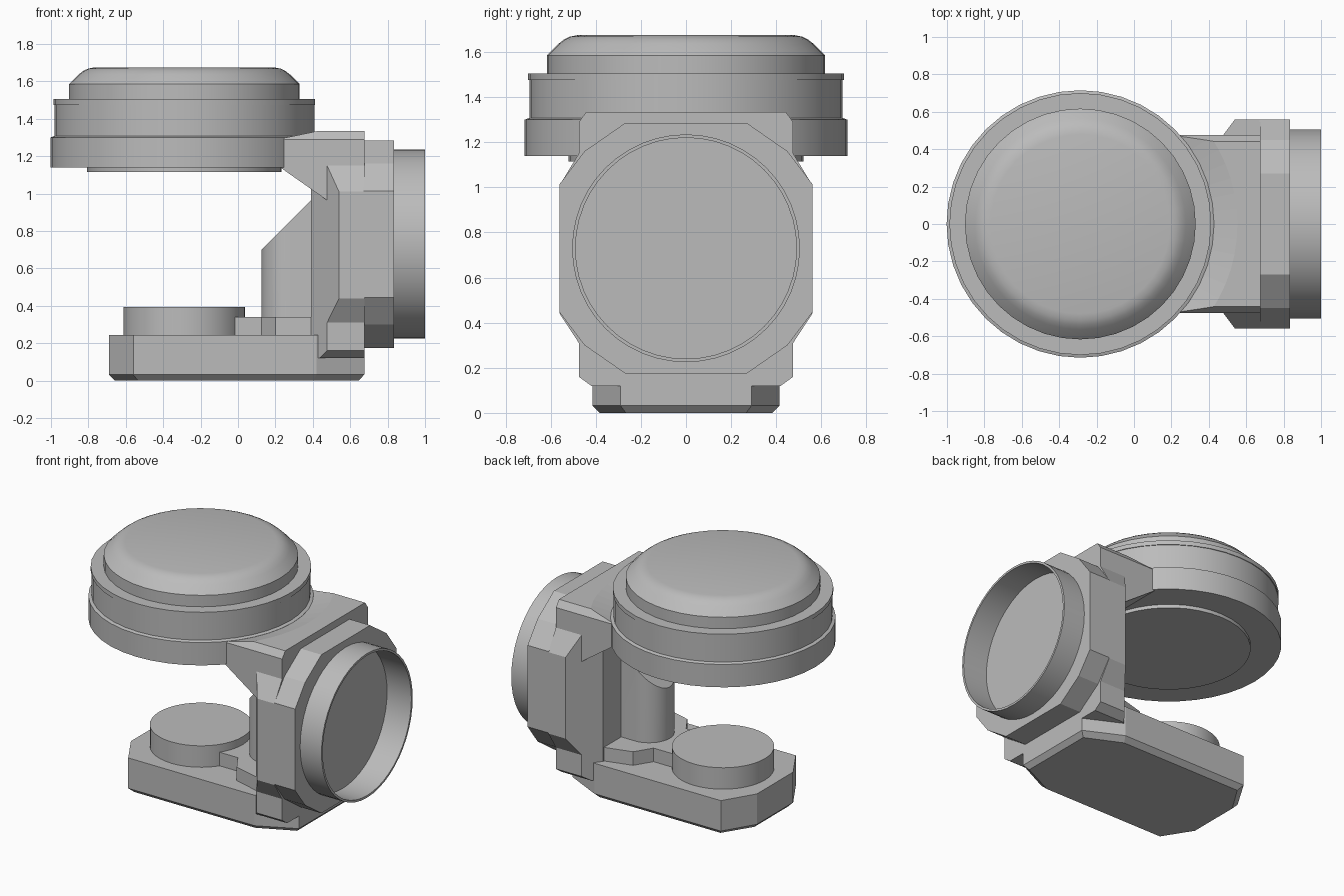
import bpy, bmesh, math
from mathutils import Vector

cube = bpy.data.objects.get("Cube")
if cube:
    bpy.data.objects.remove(cube, do_unlink=True)

GREY = (0.5, 0.5, 0.5, 1)
grey = bpy.data.materials.new("plain grey")
grey.use_nodes = True
grey.diffuse_color = GREY
grey.node_tree.nodes["Principled BSDF"].inputs["Base Color"].default_value = GREY
HEAD_X = -0.287
SOCKET_Z = 0.73


def finish(name, bm, smooth=None):
    bmesh.ops.recalc_face_normals(bm, faces=bm.faces)
    mesh = bpy.data.meshes.new(name)
    bm.to_mesh(mesh)
    bm.free()
    mesh.materials.append(grey)
    ob = bpy.data.objects.new(name, mesh)
    bpy.context.collection.objects.link(ob)
    bpy.ops.object.select_all(action='DESELECT')
    ob.select_set(True)
    bpy.context.view_layer.objects.active = ob
    if smooth:
        bpy.ops.object.shade_smooth_by_angle(angle=math.radians(smooth))
    return ob


def loft(rings):
    """Skin a stack of matching point rings and cap both ends."""
    bm = bmesh.new()
    loops = [[bm.verts.new(p) for p in ring] for ring in rings]
    for a, b in zip(loops, loops[1:]):
        for i in range(len(a)):
            j = (i + 1) % len(a)
            bm.faces.new((a[i], a[j], b[j], b[i]))
    bm.faces.new(loops[0])
    bm.faces.new(loops[-1])
    return bm


def prism(points, axis, lo, hi):
    """Extrude a 2D outline along an axis."""
    place = {'x': lambda p, h: (h, p[0], p[1]),
             'y': lambda p, h: (p[0], h, p[1]),
             'z': lambda p, h: (p[0], p[1], h)}[axis]
    return loft([[place(p, h) for p in points] for h in (lo, hi)])


def turned(profile, axis, segments=40):
    """Turn (radius, height) points about the head axis or the socket axis."""
    rings = []
    for r, h in profile:
        ring = []
        for i in range(segments):
            a = math.tau * i / segments
            u, v = r * math.cos(a), r * math.sin(a)
            ring.append((HEAD_X + u, v, h) if axis == 'z' else (h, u, SOCKET_Z + v))
        rings.append(ring)
    return loft(rings)


def mirrored(half):
    """Complete an outline symmetric in its second coordinate."""
    return half + [(a, -b) for a, b in reversed(half)]


def slice_off(bm, point, normal):
    geom = bm.verts[:] + bm.edges[:] + bm.faces[:]
    cut = bmesh.ops.bisect_plane(bm, geom=geom, plane_co=Vector(point),
                                 plane_no=Vector(normal), clear_outer=True)
    edges = [e for e in cut['geom_cut'] if isinstance(e, bmesh.types.BMEdge)]
    bmesh.ops.holes_fill(bm, edges=edges)


# Base plate with a bevelled underside
outline = mirrored([(-0.69, 0.2), (-0.56, 0.415), (0.42, 0.415), (0.675, 0.29)])
under = [(x * 0.955, y * 0.92) for x, y in outline]
finish("base_plate", loft([[(x, y, 0) for x, y in under],
                           [(x, y, 0.032) for x, y in outline],
                           [(x, y, 0.245) for x, y in outline]]))

# Lower round pad, its bridge and the collar of the column
finish("lower_pad", turned([(0.325, 0.23), (0.325, 0.395)], 'z'), 30)
bridge = mirrored([(-0.1, 0.18), (0.125, 0.18), (0.2, 0.3), (0.42, 0.36)])
finish("pad_bridge", prism(bridge, 'z', 0.23, 0.34))

# Column with a rounded inner side and a slanted top
arc = [math.radians(180 - 9 * i) for i in range(11)]
half = [(0.285 + 0.16 * math.cos(a), 0.16 * math.sin(a)) for a in arc[1:]]
column = prism([(0.125, 0)] + half + [(0.45, 0.16), (0.45, -0.16)]
               + [(x, -y) for x, y in reversed(half)], 'z', 0.23, 1.1)
slice_off(column, (0.125, 0, 0.7), (-1, 0, 1))
finish("column", column, 30)

# Upright bracket: stepped outline with angled inner corners
side = [(0.12, 0.42), (0.16, 0.475), (0.31, 0.475), (0.44, 0.56),
        (1.01, 0.56), (1.15, 0.475), (1.335, 0.475)]
bracket = prism([(y, z) for z, y in mirrored(side)], 'x', 0.39, 0.675)
for s in (-1, 1):
    slice_off(bracket, (0.39, s * 0.36, 0), (-0.2, s * 0.15, 0))
    slice_off(bracket, (0.5, s * 0.475, 1.29), (0, s * 0.05, 0.037))
bracket = finish("upright_bracket", bracket)

# Upper arm reaching under the head
arm = prism([(0.2, 1.16), (0.2, 1.335), (0.62, 1.335), (0.62, 1.15),
             (0.52, 1.15), (0.475, 0.965), (0.24, 1.13)], 'y', -0.475, 0.475)
for s in (-1, 1):
    slice_off(arm, (0.5, s * 0.475, 1.29), (0, s * 0.05, 0.037))
arm = finish("upper_arm", arm)

# Conical clearance around the head
cutter = finish("clearance_cutter", turned([(0.70, 1.295), (0.84, 1.335), (0.85, 1.4)], 'z', 64))
cutter.hide_render = True
for ob in (bracket, arm):
    bpy.context.view_layer.objects.active = ob
    mod = ob.modifiers.new("clearance", 'BOOLEAN')
    mod.operation = 'DIFFERENCE'
    mod.solver = 'EXACT'
    mod.object = cutter
    bpy.ops.object.modifier_apply(modifier=mod.name)
bpy.data.objects.remove(cutter, do_unlink=True)

# Head: stacked rings, underside disc and rounded cap
finish("head_underside", turned([(0.52, 1.115), (0.52, 1.15)], 'z'), 30)
finish("head_lower_ring", turned([(0.715, 1.14), (0.715, 1.3), (0.69, 1.31)], 'z'), 30)
finish("head_upper_ring", turned([(0.695, 1.3), (0.695, 1.475), (0.70, 1.475),
                                  (0.70, 1.505)], 'z'), 30)
cap = [(0.617, 1.5), (0.617, 1.585), (0.565, 1.637), (0.54, 1.656),
       (0.515, 1.668), (0.48, 1.675)]
finish("head_cap", turned(cap, 'z'), 35)

# Socket: faceted flange with a hollow round collar
quarter = [(0.27, 0.555), (0.45, 0.43), (0.56, 0.285)]
top = quarter + [(y, -z) for y, z in reversed(quarter)]
flange = [(y, SOCKET_Z + z) for y, z in top + [(-y, z) for y, z in reversed(top)]]
finish("socket_flange", prism(flange, 'x', 0.67, 0.81))
rim = [(y, z) for y, z in flange]
collar = [(0.505, 0.8), (0.505, 1.0), (0.49, 1.0), (0.49, 0.812)]
finish("socket_collar", turned(collar, 'x', 48), 30)

# Flange front face, open in the middle for the collar
front = bmesh.new()
bounds = []
for x in (0.81, 0.835):
    outer = [front.verts.new((x, y, z)) for y, z in rim]
    inner = [front.verts.new((x, 0.5 * math.cos(math.tau * i / 48),
                              SOCKET_Z + 0.5 * math.sin(math.tau * i / 48))) for i in range(48)]
    edges = [front.edges.new((loop[i - 1], loop[i]))
             for loop in (outer, inner) for i in range(len(loop))]
    bmesh.ops.triangle_fill(front, edges=edges, use_beauty=True)
    bounds.append((outer, inner))
for a, b in zip(*bounds):
    for i in range(len(a)):
        front.faces.new((a[i - 1], a[i], b[i], b[i - 1]))
finish("flange_face", front)
